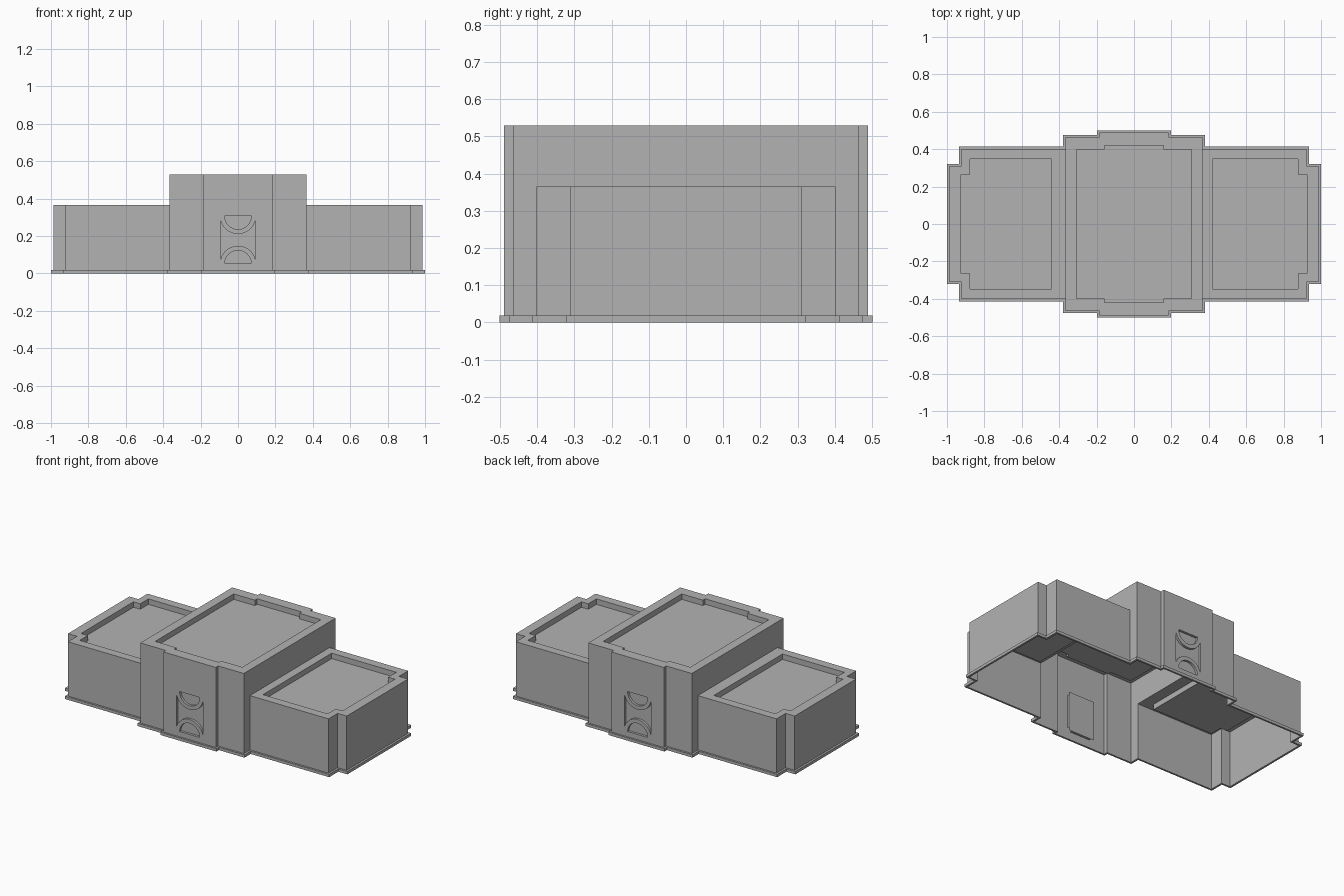
import bpy
import bmesh
from math import acos, cos, pi, radians, sin
from mathutils import Matrix

cube = bpy.data.objects.get("Cube")
if cube:
    bpy.data.objects.remove(cube)

# Single stone colour
stone = bpy.data.materials.new("grey stone")
stone.use_nodes = True
COLOUR = (0.45, 0.45, 0.45, 1)
stone.diffuse_color = COLOUR
stone.node_tree.nodes["Principled BSDF"].inputs["Base Color"].default_value = COLOUR

HALL_H, WING_H, PLINTH_H = 0.53, 0.365, 0.018
HALL_X, WING_Y, BAY_X, BAY_Y = 0.366, 0.402, 0.185, 0.489


def finish(name, bm, matrix=Matrix()):
    bmesh.ops.remove_doubles(bm, verts=bm.verts, dist=0.0001)
    mesh = bpy.data.meshes.new(name)
    bm.to_mesh(mesh)
    bm.free()
    mesh.transform(matrix)
    mesh.materials.append(stone)
    obj = bpy.data.objects.new(name, mesh)
    bpy.context.collection.objects.link(obj)
    return obj


def flip(points, sx, sy):
    """Mirror an outline and keep it anticlockwise."""
    out = [(x * sx, y * sy) for x, y in points]
    return out[::-1] if sx * sy < 0 else out


def ring(quarter):
    """Full loop from its +x +y quarter."""
    return quarter + flip(quarter, -1, 1) + flip(quarter, -1, -1) + flip(quarter, 1, -1)


def rect(x0, x1, y0, y1):
    return [(x0, y0), (x1, y0), (x1, y1), (x0, y1)]


def add_face(bm, points):
    return bm.faces.new([bm.verts.new(p) for p in points])


def add_wall(bm, path, z0, z1):
    for (ax, ay), (bx, by) in zip(path, path[1:]):
        add_face(bm, [(ax, ay, z0), (bx, by, z0), (bx, by, z1), (ax, ay, z1)])


def panel(name, outer, holes, depth, matrix, floors=None):
    """Flat panel with sunken pockets."""
    bm = bmesh.new()
    edges = []
    for loop in [outer] + holes:
        verts = [bm.verts.new((x, y, 0)) for x, y in loop]
        edges += [bm.edges.new((a, b)) for a, b in zip(verts, verts[1:] + verts[:1])]
    bmesh.ops.triangle_fill(bm, use_beauty=True, edges=edges, normal=(0, 0, 1))
    bm.normal_update()
    for face in bm.faces:
        if face.normal.z < 0:
            face.normal_flip()
    for loop in holes:
        add_wall(bm, loop + loop[:1], 0, -depth)
    for loop in floors or holes:
        add_face(bm, [(x, y, -depth) for x, y in loop])
    return finish(name, bm, matrix)


def arc(radius, cy, start, end, steps=20):
    angles = [start + (end - start) * i / steps for i in range(steps + 1)]
    return [(radius * cos(a), cy + radius * sin(a)) for a in angles]


# Plinth running round the whole footprint
quarter = [(0.986, 0.31), (0.922, 0.31), (0.922, WING_Y), (HALL_X, WING_Y),
           (HALL_X, 0.464), (BAY_X, 0.464), (BAY_X, BAY_Y)]
inner = ring(quarter)
outer = ring([(x + 0.013, y + 0.012) for x, y in quarter])
bm = bmesh.new()
add_wall(bm, outer + outer[:1], 0, PLINTH_H)
for i in range(len(inner)):
    a, b, c, d = outer[i - 1], outer[i], inner[i], inner[i - 1]
    add_face(bm, [(*p, PLINTH_H) for p in (a, b, c, d)])
    add_face(bm, [(*p, 0) for p in (d, c, b, a)])
finish("plinth", bm)

# Central hall walls, open to the wings below their roofs
bm = bmesh.new()
for sx in (1, -1):
    for sy in (1, -1):
        add_wall(bm, flip(quarter[3:], sx, sy), 0, HALL_H)
    add_wall(bm, flip([(HALL_X, -WING_Y), (HALL_X, WING_Y)], sx, 1)[::sx], WING_H, HALL_H)
bm.normal_update()
for face in bm.faces:
    if face.normal.dot(face.calc_center_median()) < 0:
        face.normal_flip()
finish("hall_walls", bm)

# Hall roof with its sunken deck
hall_deck = ring([(0.308, 0.397), (0.158, 0.397), (0.158, 0.42)])
panel("hall_roof", ring(quarter[4:]), [hall_deck], 0.035,
      Matrix.Translation((0, 0, HALL_H)))

# Wings: walls on three sides, roof with sunken deck
wing = flip(quarter[:4], 1, -1) + quarter[:4]
for side, sx, deck_x in (("left", 1, 0.42), ("right", -1, 0.44)):
    bm = bmesh.new()
    add_wall(bm, flip(wing, sx, 1), 0, WING_H)
    finish(side + "_wing_walls", bm)
    half = [(0.925, 0.265), (0.877, 0.265), (0.877, 0.347), (deck_x, 0.347)]
    deck = flip(half, 1, -1) + half
    panel(side + "_wing_roof", flip(wing, sx, 1), [flip(deck, sx, 1)], 0.035,
          Matrix.Translation((0, 0, WING_H)))

# Doorway walls: hourglass recess between two arched bands, half-round recesses inside
LOW, HIGH, JAMB, BAND, LIGHT = 0.052, 0.307, 0.094, 0.096, 0.071
t = acos(JAMB / BAND)
hourglass = arc(BAND, LOW, pi - t, t) + arc(BAND, HIGH, -t, t - pi)
lower_light = arc(LIGHT, LOW, 0, pi)
upper_light = arc(LIGHT, HIGH, -pi, 0)
upright = Matrix.Translation((0, -BAY_Y, 0)) @ Matrix.Rotation(radians(90), 4, "X")
for side, turn in (("front", 0), ("back", 180)):
    panel(side + "_doorway", rect(-BAY_X, BAY_X, 0, HALL_H),
          [hourglass, lower_light, upper_light], 0.015,
          Matrix.Rotation(radians(turn), 4, "Z") @ upright,
          floors=[rect(-JAMB, JAMB, LOW, HIGH)])
